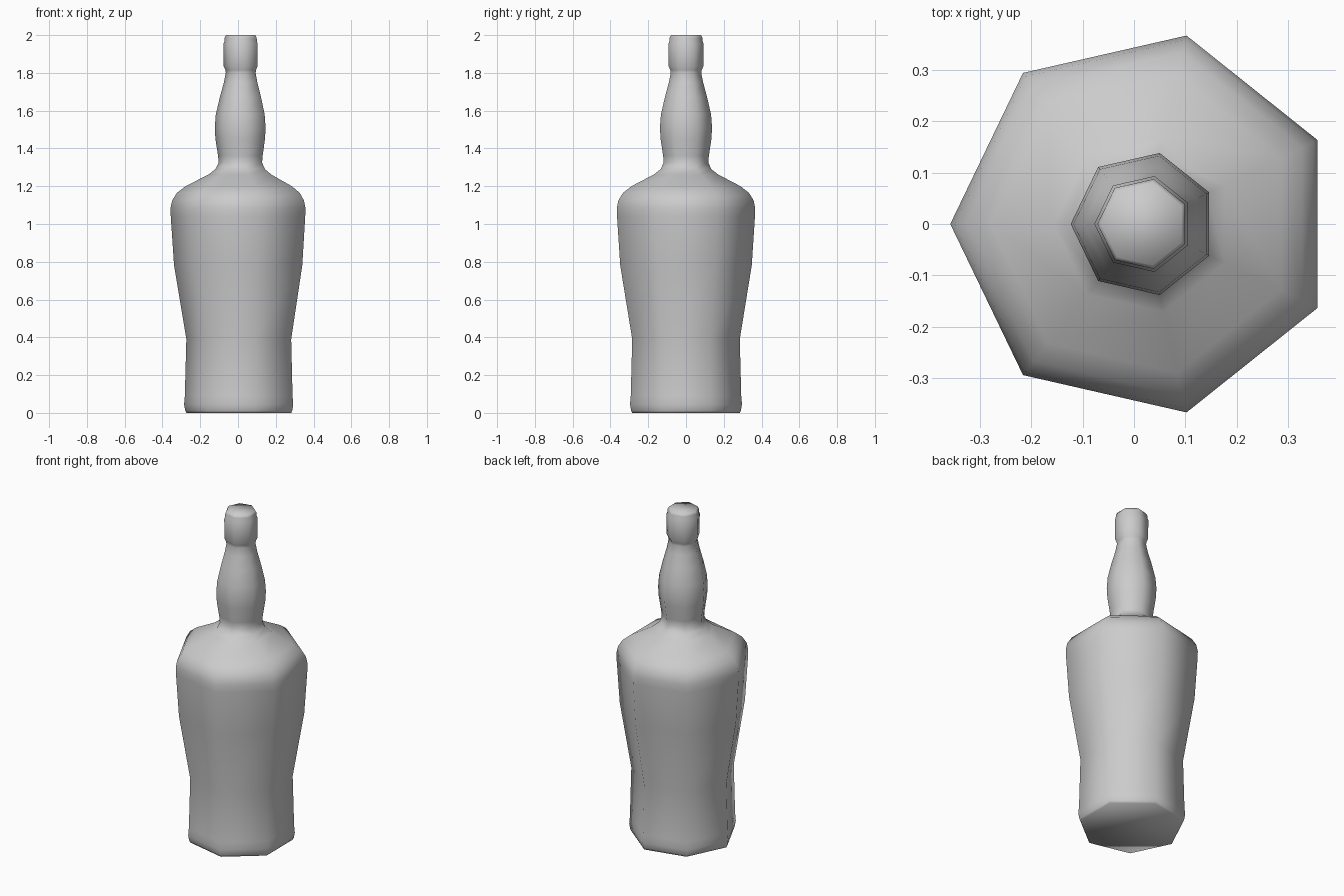
import bpy, bmesh
from math import cos, sin, pi

if "Cube" in bpy.data.objects:
    bpy.data.objects.remove(bpy.data.objects["Cube"])

SIDES = 7
OFFSET = 0.0185  # heptagon axis shift that centres the bounding box


def lathe(name, profile):
    """Seven-sided revolve of (radius, z) points, capped at both ends."""
    bm = bmesh.new()
    rings = []
    for r, z in profile:
        rings.append([bm.verts.new((OFFSET + r * cos(pi + 2 * pi * i / SIDES),
                                    r * sin(pi + 2 * pi * i / SIDES), z))
                      for i in range(SIDES)])
    for a, b in zip(rings, rings[1:]):
        for i in range(SIDES):
            j = (i + 1) % SIDES
            bm.faces.new((a[i], a[j], b[j], b[i]))
    bm.faces.new(rings[0][::-1])
    bm.faces.new(rings[-1])
    for f in bm.faces:
        f.smooth = True
    mesh = bpy.data.meshes.new(name)
    bm.to_mesh(mesh)
    bm.free()
    obj = bpy.data.objects.new(name, mesh)
    bpy.context.collection.objects.link(obj)
    return obj


# Base, body, shoulder, bulbous neck and cap in one continuous profile
lathe("bottle", [
    (0.292, 0.0), (0.298, 0.012), (0.304, 0.045), (0.300, 0.09), (0.292, 0.39),
    (0.357, 0.78), (0.3745, 1.04), (0.3755, 1.085), (0.367, 1.125),
    (0.342, 1.165), (0.296, 1.20), (0.175, 1.262), (0.138, 1.29),
    (0.121, 1.325), (0.124, 1.36), (0.138, 1.45), (0.1415, 1.51),
    (0.136, 1.58), (0.115, 1.67), (0.093, 1.75), (0.083, 1.80),
    (0.085, 1.815), (0.0945, 1.835), (0.0955, 1.955), (0.090, 1.967),
    (0.0895, 1.985), (0.082, 2.0),
])
